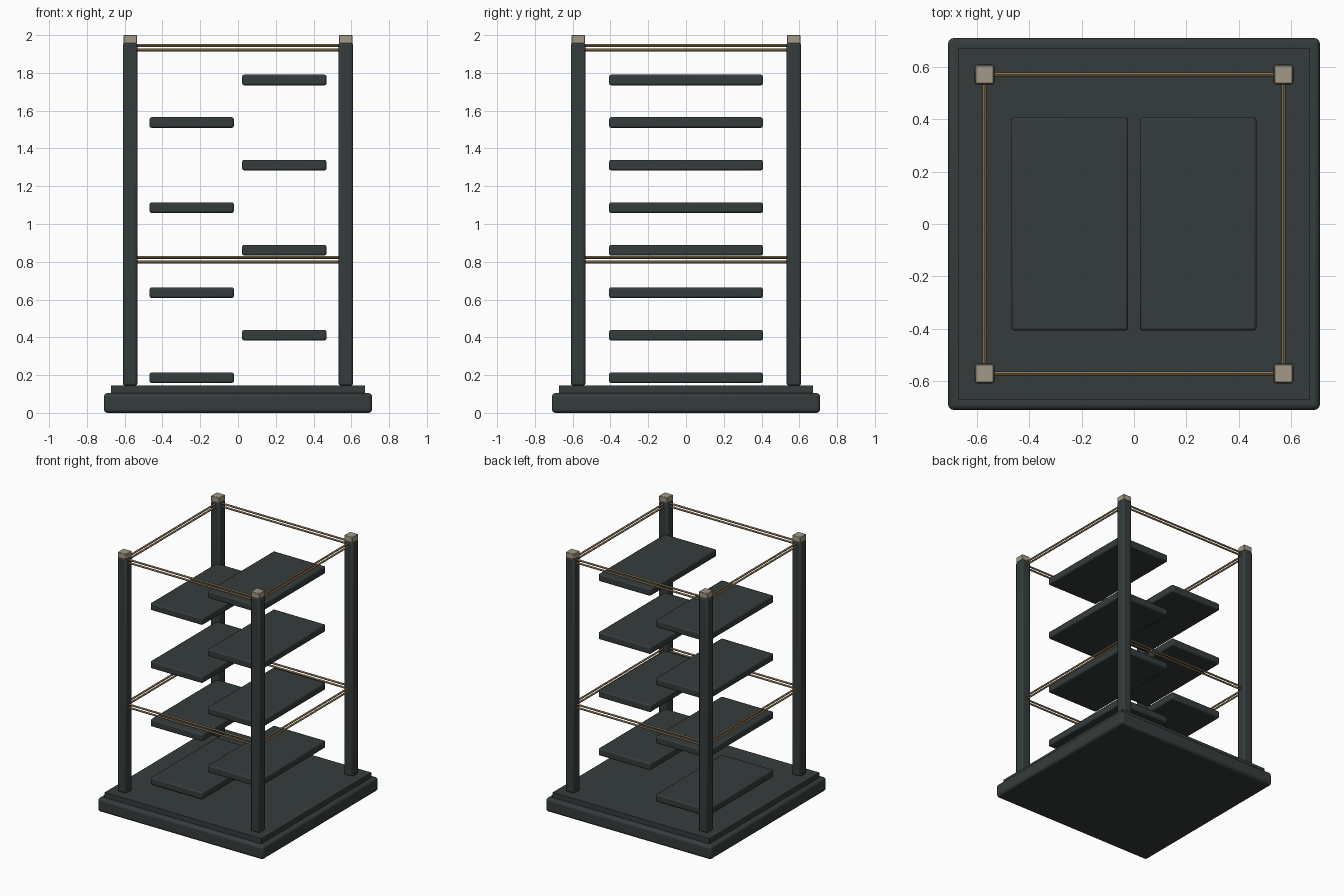
import bpy
from math import pi

cube = bpy.data.objects.get("Cube")
if cube:
    bpy.data.objects.remove(cube, do_unlink=True)


def material(name, rgb):
    mat = bpy.data.materials.new(name)
    mat.use_nodes = True
    mat.diffuse_color = (*rgb, 1)
    mat.node_tree.nodes["Principled BSDF"].inputs["Base Color"].default_value = (*rgb, 1)
    return mat


slate = material("dark slate", (0.036, 0.045, 0.045))
stone = material("pale stone", (0.36, 0.32, 0.24))
brass = material("aged brass", (0.26, 0.17, 0.08))


def box(name, center, size, mat, bevel=0.0, segments=2):
    bpy.ops.mesh.primitive_cube_add(size=1, location=center)
    obj = bpy.context.object
    obj.name = name
    obj.scale = size
    bpy.ops.object.transform_apply(location=False, rotation=False, scale=True)
    obj.data.materials.append(mat)
    if bevel:
        mod = obj.modifiers.new("Rounded edges", 'BEVEL')
        mod.width = bevel
        mod.segments = segments
        bpy.ops.object.shade_smooth_by_angle()
    return obj


def rod(name, center, rotation, length):
    bpy.ops.mesh.primitive_cylinder_add(vertices=12, radius=0.007, depth=length,
                                        location=center, rotation=rotation)
    obj = bpy.context.object
    obj.name = name
    obj.data.materials.append(brass)
    bpy.ops.object.shade_smooth_by_angle()


# Stepped base
box("base_slab", (0, 0, 0.0525), (1.42, 1.42, 0.105), slate, 0.02, 3)
box("base_plinth", (0, 0, 0.122), (1.345, 1.345, 0.044), slate)

# Corner posts with caps
POST = 0.571
for x, side in ((-POST, "right"), (POST, "left")):
    for y, end in ((-POST, "front"), (POST, "back")):
        box(f"{end}_{side}_post", (x, y, 1.052), (0.077, 0.077, 1.816), slate, 0.012)
        box(f"{end}_{side}_cap", (x, y, 1.978), (0.071, 0.071, 0.044), stone, 0.003, 1)

# Staggered shelves, alternating sides on the way up
for i in range(8):
    x = -0.245 if i % 2 == 0 else 0.245
    box(f"shelf_{i + 1}", (x, 0, 0.186 + i * 0.2252), (0.446, 0.814, 0.056), slate, 0.01)

# Paired rails around the posts at two heights
for level, height in (("middle", 0.811), ("top", 1.933)):
    for pair, dz in (("lower", -0.012), ("upper", 0.012)):
        z = height + dz
        for s, end, side in ((-1, "front", "right"), (1, "back", "left")):
            rod(f"{level}_{pair}_{end}_rail", (0, s * POST, z), (0, pi / 2, 0), 2 * POST)
            rod(f"{level}_{pair}_{side}_rail", (s * POST, 0, z), (pi / 2, 0, 0), 2 * POST)
